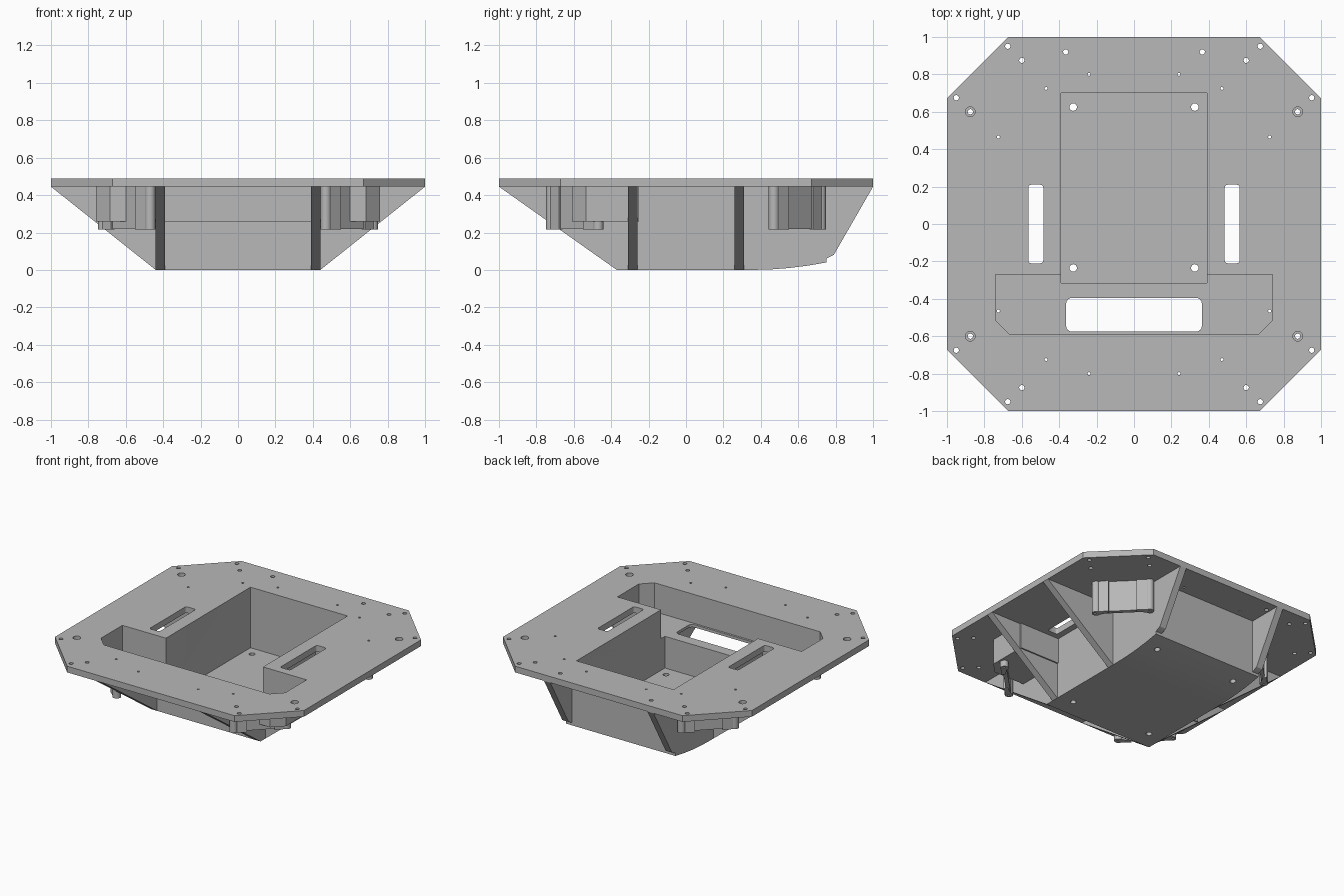
import bpy, bmesh, math

cube = bpy.data.objects.get("Cube")
if cube:
    bpy.data.objects.remove(cube, do_unlink=True)

grey = bpy.data.materials.new("plain grey")
grey.use_nodes = True
GREY = (0.48, 0.48, 0.48, 1)
grey.diffuse_color = GREY
grey.node_tree.nodes["Principled BSDF"].inputs["Base Color"].default_value = GREY

TOP, UNDER = 0.49, 0.445
AXES = {"x": lambda u, v, w: (w, u, v),
        "y": lambda u, v, w: (u, w, v),
        "z": lambda u, v, w: (u, v, w)}


def prism(bm, pts, lo, hi, axis="z"):
    """Extrude a closed 2D outline along an axis from lo to hi."""
    place = AXES[axis]
    a = [bm.verts.new(place(u, v, lo)) for u, v in pts]
    b = [bm.verts.new(place(u, v, hi)) for u, v in pts]
    faces = [bm.faces.new(a), bm.faces.new(b)]
    for i in range(len(a)):
        j = (i + 1) % len(a)
        faces.append(bm.faces.new((a[i], a[j], b[j], b[i])))
    bmesh.ops.recalc_face_normals(bm, faces=faces)


def circle(x, y, r, n=16):
    return [(x + r * math.cos(math.tau * i / n), y + r * math.sin(math.tau * i / n))
            for i in range(n)]


def rect(x0, x1, y0, y1):
    return [(x0, y0), (x1, y0), (x1, y1), (x0, y1)]


def rounded(x0, x1, y0, y1, r, n=4):
    corners = [(x1 - r, y1 - r), (x0 + r, y1 - r), (x0 + r, y0 + r), (x1 - r, y0 + r)]
    return [(cx + r * math.cos(math.pi / 2 * (q + i / n)),
             cy + r * math.sin(math.pi / 2 * (q + i / n)))
            for q, (cx, cy) in enumerate(corners) for i in range(n + 1)]


def make(name, fill):
    bm = bmesh.new()
    fill(bm)
    mesh = bpy.data.meshes.new(name)
    bm.to_mesh(mesh)
    bm.free()
    mesh.materials.append(grey)
    obj = bpy.data.objects.new(name, mesh)
    bpy.context.collection.objects.link(obj)
    return obj


def trench_outline(w):
    """Front recess outline, grown by w."""
    x, y, c = 0.74 + w, -0.59 - w, 0.075
    return [(-x, -0.27 + w), (-x, y + c), (-x + c, y), (x - c, y), (x, y + c), (x, -0.27 + w)]


SIGNS = [(sx, sy) for sx in (-1, 1) for sy in (-1, 1)]


# Cutters
def fill_holes(bm):
    for s in (-1, 1):
        prism(bm, rounded(s * 0.525 - 0.04, s * 0.525 + 0.04, -0.21, 0.21, 0.015), 0.4, 0.6)
        prism(bm, circle(s * 0.365, 0.92, 0.014), 0.4, 0.6)
        for y in (0.315, -0.31):
            prism(bm, circle(s * 0.383, y, 0.008, 10), 0.42, 0.6)
        for y in (0.625, -0.235):
            prism(bm, circle(s * 0.325, y, 0.02), -0.1, 0.2)
    prism(bm, rounded(-0.363, 0.363, -0.575, -0.395, 0.03), 0.1, 0.35)
    for sx, sy in SIGNS:
        for x, y in ((0.675, 0.95), (0.95, 0.675), (0.6, 0.875), (0.875, 0.6)):
            prism(bm, circle(sx * x, sy * y, 0.014), 0.4, 0.6)
        for x, y in ((0.24, 0.8), (0.47, 0.725), (0.725, 0.465)):
            prism(bm, circle(sx * x, sy * y, 0.008, 10), 0.1, 0.6)


def fill_counterbores(bm):
    for sx, sy in SIGNS:
        prism(bm, circle(sx * 0.875, sy * 0.6, 0.026, 20), 0.465, 0.6)


cutters = [
    make("pocket_cutter", lambda bm: prism(bm, rect(-0.39, 0.39, -0.315, 0.7), 0.05, 0.7)),
    make("trench_cutter", lambda bm: prism(bm, trench_outline(0), 0.28, 0.65)),
    make("hole_cutter", fill_holes),
    make("counterbore_cutter", fill_counterbores),
]


# Top plate with clipped corners
def fill_plate(bm):
    c = 0.672
    prism(bm, [(-1, -c), (-c, -1), (c, -1), (1, -c), (1, c), (c, 1), (-c, 1), (-1, c)],
          UNDER, TOP)


# Deep box whose bottom sweeps up at the back
def fill_box(bm):
    sweep = [(0.35 + 0.4 * t, 0.04 * t ** 2) for t in (0, 0.25, 0.5, 0.75, 1)]
    prism(bm, [(-0.37, 0.46), (-0.37, 0)] + sweep + [(0.75, 0.46)], -0.44, 0.44, "x")


# Triangular stiffening ribs
def fill_side_ribs(bm):
    for s in (-1, 1):
        for y in (-0.285, 0.285):
            prism(bm, [(s * 0.42, 0), (s * 0.44, 0), (s, UNDER), (s * 0.42, UNDER)],
                  y - 0.025, y + 0.025, "y")


def fill_front_ribs(bm):
    for x in (-0.415, 0.415):
        prism(bm, [(-0.35, 0), (-0.37, 0), (-1, UNDER), (-0.35, UNDER)],
              x - 0.025, x + 0.025, "x")


def fill_back_ribs(bm):
    for x in (-0.415, 0.415):
        prism(bm, [(0.72, 0.055), (0.75, 0.06), (0.79, 0.08), (1, UNDER), (0.72, UNDER)],
              x - 0.025, x + 0.025, "x")


# Corner brackets: two posts joined by a diagonal web
def fill_posts(bm):
    for sx, sy in SIGNS:
        for x, y in ((0.47, 0.72), (0.72, 0.47)):
            prism(bm, circle(sx * x, sy * y, 0.028), 0.215, UNDER + 0.01)


def fill_webs(bm):
    for sx, sy in SIGNS:
        web = [(0.48, 0.69), (0.69, 0.48), (0.71, 0.5), (0.5, 0.71)]
        prism(bm, [(sx * x, sy * y) for x, y in web], 0.22, UNDER + 0.01)


def fill_fins(bm):
    for sx, sy in SIGNS:
        fin = [(0.46, 0.71), (0.48, 0.69), (0.53, 0.66), (0.55, 0.68), (0.49, 0.73)]
        for flip in (False, True):
            pts = [(y, x) if flip else (x, y) for x, y in fin]
            prism(bm, [(sx * x, sy * y) for x, y in pts], 0.215, UNDER + 0.01)


parts = {
    "top_plate": fill_plate,
    "deep_box": fill_box,
    "front_trench": lambda bm: prism(bm, trench_outline(0.02), 0.26, 0.46),
    "side_ribs": fill_side_ribs,
    "front_ribs": fill_front_ribs,
    "back_ribs": fill_back_ribs,
    "bracket_posts": fill_posts,
    "bracket_webs": fill_webs,
    "bracket_fins": fill_fins,
}

# Cut every part, keep the result, then drop the cutters
objects = [make(name, fill) for name, fill in parts.items()]
for obj in objects:
    for cutter in cutters:
        mod = obj.modifiers.new(cutter.name, "BOOLEAN")
        mod.operation = "DIFFERENCE"
        mod.solver = "EXACT"
        mod.object = cutter
bpy.context.view_layer.update()
graph = bpy.context.evaluated_depsgraph_get()
results = [bpy.data.meshes.new_from_object(o.evaluated_get(graph)) for o in objects]
for obj, mesh in zip(objects, results):
    obj.modifiers.clear()
    obj.data = mesh
for cutter in cutters:
    bpy.data.objects.remove(cutter, do_unlink=True)

# Smooth only the gently curved surfaces
for obj in objects:
    obj.select_set(True)
bpy.context.view_layer.objects.active = objects[0]
bpy.ops.object.shade_smooth_by_angle(angle=math.radians(30))
